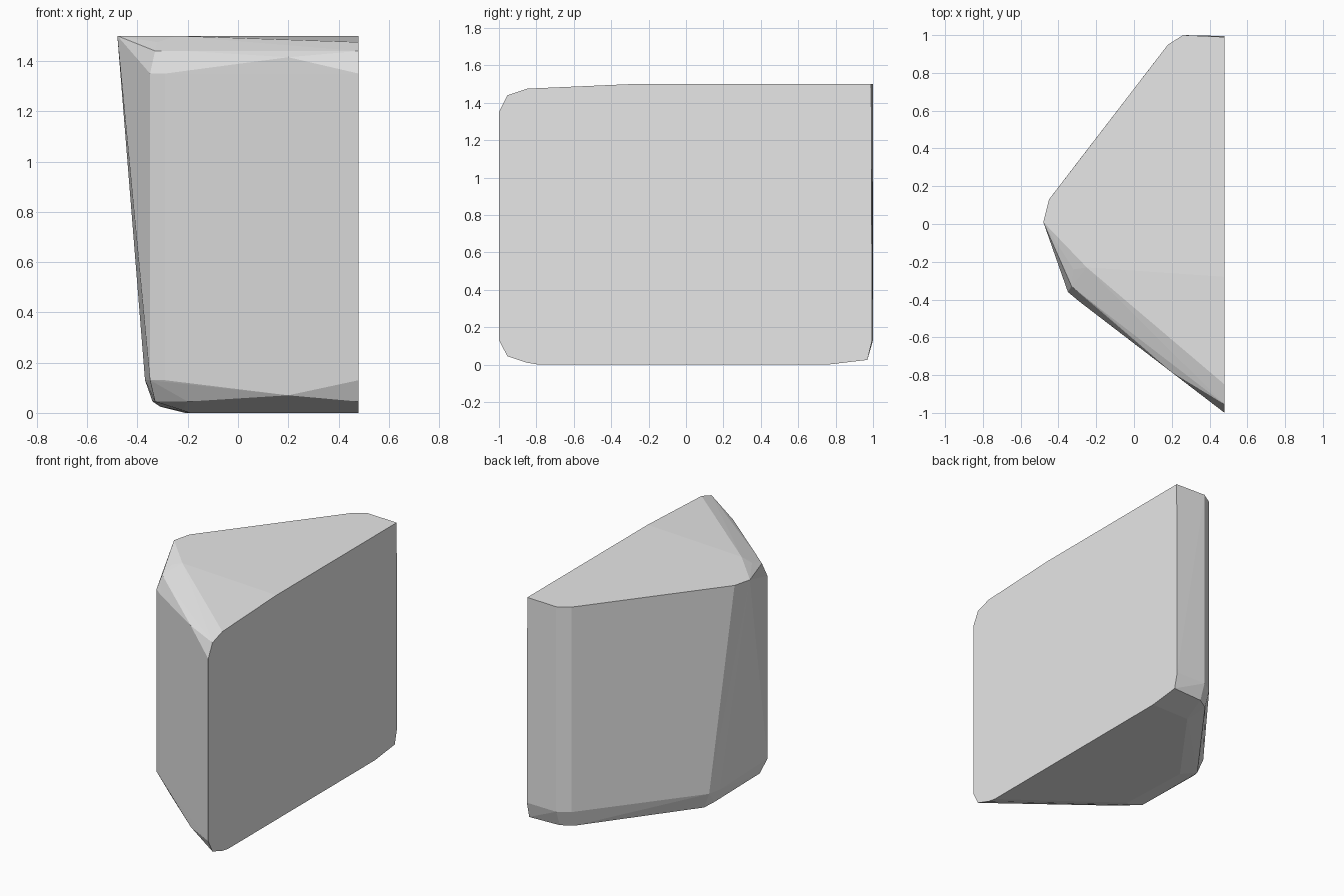
import bpy, bmesh

# Outline loops of the chipped wedge: height -> (x, y) corners
R = 0.48  # flat right-hand side
outline = {
    0.0:   [(R, -0.79), (-0.19, -0.29), (-0.21, 0.20), (0.20, 0.76), (R, 0.76)],
    0.01:  [(R, -0.85), (-0.22, -0.32)],
    0.025: [(-0.31, 0.25), (0.18, 0.91), (0.26, 0.96), (R, 0.97)],
    0.045: [(R, -0.955), (-0.20, -0.43), (-0.33, -0.31), (-0.34, 0.18)],
    0.07:  [(0.20, -0.785)],
    0.13:  [(R, -1.0), (-0.29, -0.41), (-0.35, -0.36), (-0.37, 0.17),
            (-0.352, 0.258), (0.18, 0.95), (0.26, 1.0), (R, 0.995)],
    1.35:  [(R, -1.0), (-0.29, -0.41), (-0.35, -0.36)],
    1.415: [(0.20, -0.785)],
    1.44:  [(R, -0.955), (-0.21, -0.425), (-0.33, -0.33)],
    1.475: [(R, -0.85), (-0.32, -0.24)],
    1.5:   [(R, -0.28), (-0.25, -0.23), (-0.48, 0.01), (-0.45, 0.13),
            (0.18, 0.95), (0.26, 1.0), (R, 0.99)],
}

# Convex stone block wrapped around the outline loops
bm = bmesh.new()
for z, corners in outline.items():
    for x, y in corners:
        bm.verts.new((x, y, z))
hull = bmesh.ops.convex_hull(bm, input=bm.verts)
loose = [v for v in bm.verts if not v.link_faces]
bmesh.ops.delete(bm, geom=loose, context='VERTS')
bmesh.ops.recalc_face_normals(bm, faces=bm.faces)

mesh = bpy.data.meshes.new("wedge_block")
bm.to_mesh(mesh)
bm.free()
block = bpy.data.objects.new("wedge_block", mesh)
bpy.context.collection.objects.link(block)

# Plain grey finish
grey = bpy.data.materials.new("light grey")
grey.diffuse_color = (0.8, 0.8, 0.8, 1.0)
mesh.materials.append(grey)
